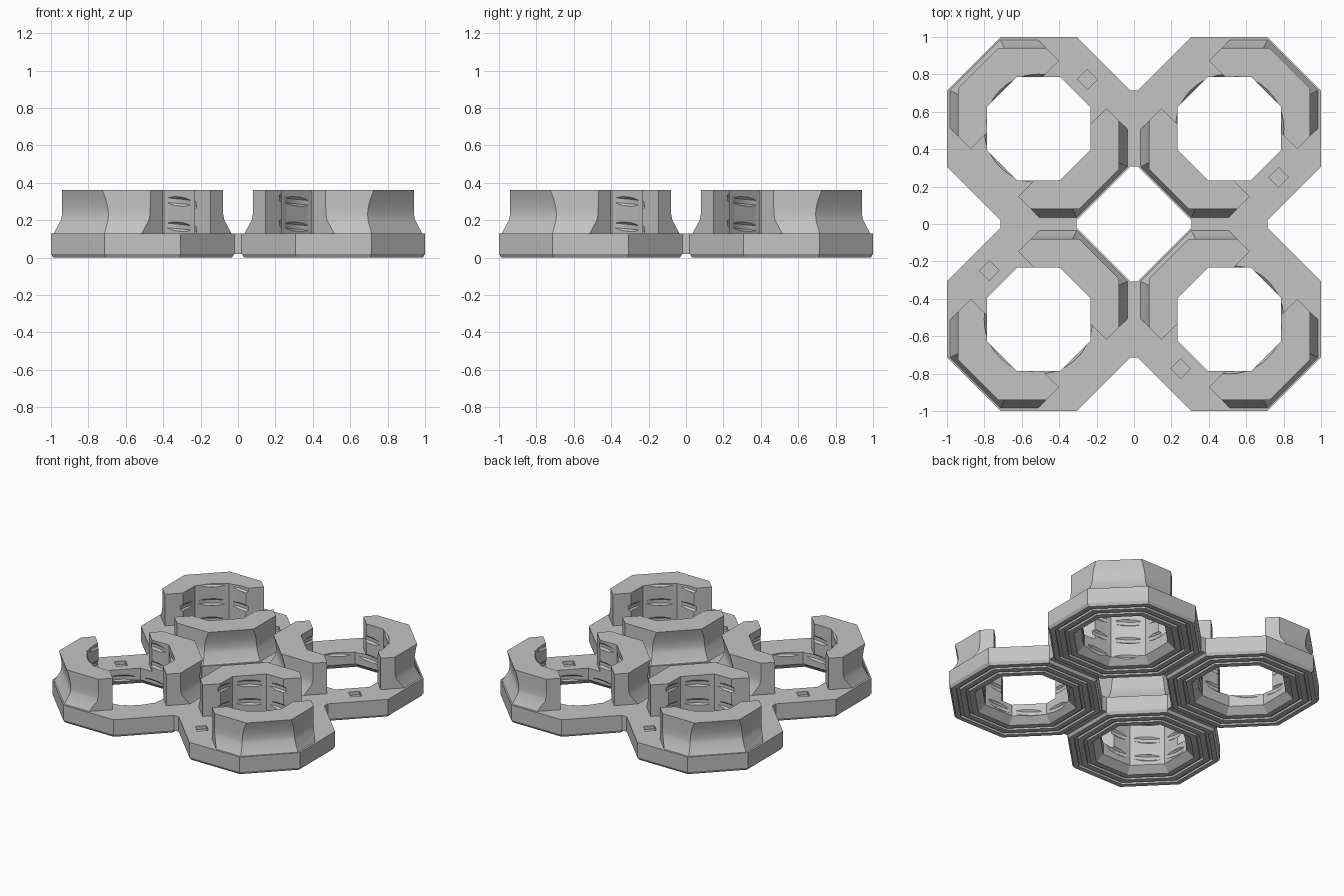
import bpy, bmesh, math
from mathutils import Matrix, Vector

cube = bpy.data.objects.get("Cube")
if cube:
    bpy.data.objects.remove(cube)

grey = bpy.data.materials.new("plain_grey")
grey.use_nodes = True
grey.diffuse_color = (0.55, 0.55, 0.55, 1)
grey.node_tree.nodes["Principled BSDF"].inputs["Base Color"].default_value = grey.diffuse_color

CENTRE = 0.51
HOLE = 0.277
DIAG = math.sqrt(0.5)


def make_object(name, bm):
    bmesh.ops.recalc_face_normals(bm, faces=bm.faces)
    mesh = bpy.data.meshes.new(name)
    bm.to_mesh(mesh)
    bm.free()
    mesh.materials.append(grey)
    ob = bpy.data.objects.new(name, mesh)
    bpy.context.collection.objects.link(ob)
    return ob


def make_box(name, place, size):
    bm = bmesh.new()
    bmesh.ops.create_cube(bm, size=1, matrix=place @ Matrix.Diagonal((*size, 1)))
    return make_object(name, bm)


def octagon(bm, side, corner, z):
    """Octagon from the distances of its straight and diagonal sides."""
    h = corner / DIAG - side
    pts = [(side, h), (h, side)]
    loop = []
    for k in range(4):
        c, s = round(math.cos(k * math.pi / 2)), round(math.sin(k * math.pi / 2))
        loop += [bm.verts.new((x * c - y * s, x * s + y * c, z)) for x, y in pts]
    return loop


def octagon_ring(profile):
    """Sweep a closed (side, corner, z) profile around the octagon."""
    bm = bmesh.new()
    loops = [octagon(bm, *p) for p in profile]
    for a, b in zip(loops, loops[1:] + loops[:1]):
        for i in range(8):
            j = (i + 1) % 8
            bm.faces.new((a[i], a[j], b[j], b[i]))
    return bm


def cut(bm, point, normal):
    """Remove what lies beyond a plane and cap the opening."""
    bmesh.ops.bisect_plane(bm, geom=bm.verts[:] + bm.edges[:] + bm.faces[:], dist=1e-6,
                           plane_co=point, plane_no=normal, clear_outer=True)
    bmesh.ops.edgeloop_fill(bm, edges=[e for e in bm.edges if e.is_boundary])


def carve(ob, cutter):
    mod = ob.modifiers.new("carve", "BOOLEAN")
    mod.operation = "DIFFERENCE"
    mod.solver = "EXACT"
    mod.object = cutter


# Base ring: bevelled lower rim, two shallow grooves and a flared hole underneath
base_profile = [(HOLE, 0.13), (0.49, 0.13), (0.49, 0.02), (0.478, 0), (0.445, 0), (0.443, 0.014),
                (0.425, 0.014), (0.423, 0), (0.385, 0), (0.383, 0.014), (0.365, 0.014),
                (0.363, 0), (0.325, 0), (HOLE, 0.045)]
base = make_object("base_ring", octagon_ring([(a, a, z) for a, z in base_profile]))

# Clips: two C-shaped walls on opposite corners, with hollowed outer faces
clip_profile = [(HOLE, HOLE, 0.13), (0.475, 0.48, 0.13), (0.437, 0.44, 0.2), (0.431, 0.434, 0.23),
                (0.43, 0.436, 0.27), (0.43, 0.444, 0.315), (0.43, 0.457, 0.36), (HOLE, HOLE, 0.36)]
along = Vector((DIAG, DIAG, 0))
across = Vector((-DIAG, DIAG, 0))
clips = []
for name, sign in (("outer_clip", 1), ("inner_clip", -1)):
    bm = octagon_ring(clip_profile)
    cut(bm, across * sign * 0.18, -across * sign)
    cut(bm, along * 0.333, along)
    cut(bm, along * -0.333, -along)
    clips.append(make_object(name, bm))

# Screw thread cutter: a helix that just bites into the middle of each wall
bm = bmesh.new()
pitch, steps, turns = 0.135, 48, 4
section = [(0.24, -0.024), (0.279, -0.024), (0.291, -0.012),
           (0.291, 0.012), (0.279, 0.024), (0.24, 0.024)]
previous = None
for i in range(steps * turns + 1):
    t = i / steps
    ang = t * math.tau - math.pi / 4
    z0 = 0.03 + pitch * (t - 1)
    loop = [bm.verts.new((r * math.cos(ang), r * math.sin(ang), z0 + z)) for r, z in section]
    if previous:
        for k in range(6):
            m = (k + 1) % 6
            bm.faces.new((previous[k], previous[m], loop[m], loop[k]))
    else:
        bm.faces.new(loop)
    previous = loop
bm.faces.new(previous)
thread = make_object("thread_cutter", bm)

# Square socket cutter in the open part of the base ring
socket = make_box("socket_cutter", Matrix.Translation((0.261, 0.263, 0.13))
                  @ Matrix.Rotation(math.pi / 4, 4, "Z"), (0.075, 0.075, 0.05))

carve(base, thread)
carve(base, socket)
for clip in clips:
    carve(clip, thread)

# Freeze the carved shapes and drop the cutters
bpy.context.view_layer.update()
graph = bpy.context.evaluated_depsgraph_get()
parts = [base] + clips
for ob in parts:
    carved = bpy.data.meshes.new_from_object(ob.evaluated_get(graph))
    ob.modifiers.clear()
    ob.data = carved
for cutter in (thread, socket):
    bpy.data.objects.remove(cutter)

# Soften the hollowed clip faces, keeping the corners sharp
bpy.ops.object.select_all(action="DESELECT")
for clip in clips:
    clip.select_set(True)
bpy.context.view_layer.objects.active = clips[0]
bpy.ops.object.shade_smooth_by_angle(angle=math.radians(22))

# Bridge joining a ring to its neighbour
parts.append(make_box("bridge", Matrix.Translation((CENTRE, 0, 0.075)), (0.042, 0.406, 0.11)))

# Four rings, each turned a quarter from the last
place = Matrix.Translation((-CENTRE, CENTRE, 0))
for ob in parts:
    for k in range(4):
        copy = ob if k == 0 else ob.copy()
        if k:
            copy.name = f"{ob.name}_{k + 1}"
            bpy.context.collection.objects.link(copy)
        copy.matrix_world = Matrix.Rotation(k * math.pi / 2, 4, "Z") @ place
